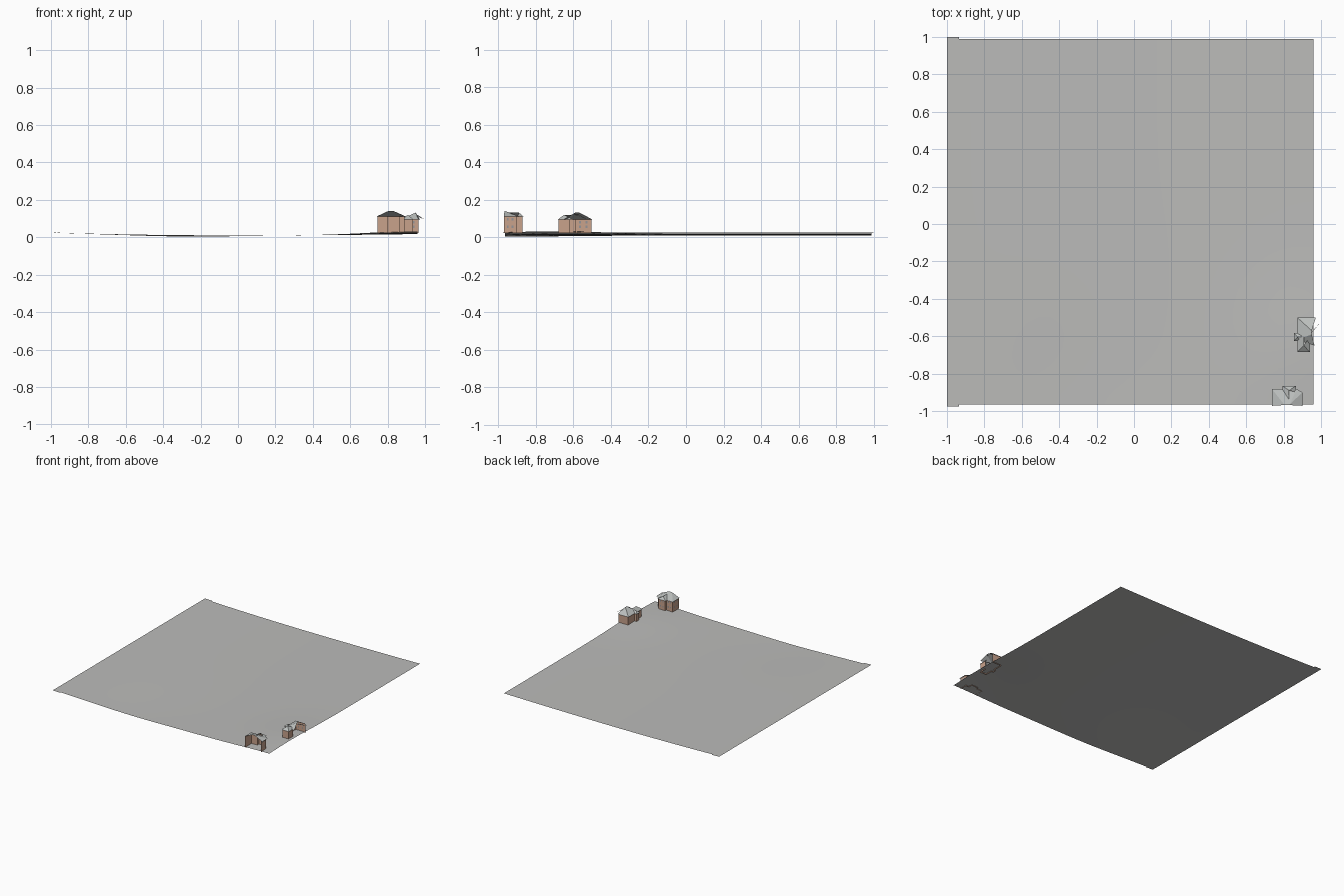
import bpy, math
from math import exp

cube = bpy.data.objects.get("Cube")
if cube:
    bpy.data.objects.remove(cube)


def material(name, rgb):
    m = bpy.data.materials.new(name)
    m.use_nodes = True
    m.diffuse_color = (*rgb, 1)
    m.node_tree.nodes["Principled BSDF"].inputs["Base Color"].default_value = (*rgb, 1)
    return m


GROUND = material("ground grey", (0.5, 0.5, 0.49))
ROOF = material("roof grey", (0.5, 0.52, 0.51))
BRICK = material("brick tan", (0.58, 0.36, 0.26))
GLASS = material("window grey", (0.3, 0.3, 0.31))


def make(name, verts, faces, mat):
    me = bpy.data.meshes.new(name)
    me.from_pydata(verts, [], faces)
    me.materials.append(mat)
    ob = bpy.data.objects.new(name, me)
    bpy.context.collection.objects.link(ob)
    return ob


def height(x, y):
    """Gentle bowl with a mound below the houses and a dip at the front."""
    side = 0.015 if x < 0 else 0.008
    mound = 0.015 * exp(-(x - 0.9) ** 2 / 0.1 - (y + 0.7) ** 2 / 0.15)
    dip = 0.007 * exp(-(x + 0.3) ** 2 / 0.15 - (y + 0.97) ** 2 / 0.3)
    return 0.01 + side * x * x + mound - dip


def sheet(name, x0, x1, y0, y1, nx, ny, lift=0.0):
    verts = []
    for j in range(ny + 1):
        for i in range(nx + 1):
            x, y = x0 + (x1 - x0) * i / nx, y0 + (y1 - y0) * j / ny
            verts.append((x, y, height(x, y) + lift))
    w = nx + 1
    faces = [(j * w + i, j * w + i + 1, j * w + w + i + 1, j * w + w + i)
             for j in range(ny) for i in range(nx)]
    ob = make(name, verts, faces, GROUND)
    for p in ob.data.polygons:
        p.use_smooth = True
    return ob


# Ground and the paved strips lying on it
sheet("terrain", -1, 0.96, -0.965, 0.99, 32, 32)
sheet("side_road", -1, -0.935, -0.975, 1, 2, 32, 0.0006)
sheet("driveway", 0.77, 0.96, -0.83, -0.77, 6, 2, 0.0006)


def walls(name, path, eave):
    """Upright walls along an open plan line, with a window on each long one."""
    n = len(path)
    verts = [(x, y, 0.022) for x, y in path] + [(x, y, eave) for x, y in path]
    make(name + "_walls", verts, [(i, i + 1, n + i + 1, n + i) for i in range(n - 1)], BRICK)
    wv, wf = [], []
    for (ax, ay), (bx, by) in zip(path, path[1:]):
        dx, dy = bx - ax, by - ay
        d = math.hypot(dx, dy)
        if d < 0.045:
            continue
        ox, oy = dy / d * 0.001, -dx / d * 0.001
        for c in (0.3, 0.7):
            for z in (0.05, eave - 0.022):
                k = len(wv)
                for s, h in ((-1, 0), (1, 0), (1, 0.012), (-1, 0.012)):
                    t = c + s * 0.005 / d
                    wv.append((ax + dx * t - ox, ay + dy * t - oy, z + h))
                wf.append((k, k + 1, k + 2, k + 3))
    make(name + "_windows", wv, wf, GLASS)


def roof(name, eaves, z, ridge_a, ridge_b, split):
    """Slopes from an eave line up to a ridge; the eave at index split meets both ends."""
    n = len(eaves)
    verts = [(x, y, z) for x, y in eaves] + [ridge_a, ridge_b]
    faces = [(i, i + 1, n if i < split else n + 1) for i in range(n - 1)]
    faces.append((split, n + 1, n))
    make(name, verts, faces, ROOF)


# Front house, cut open along the front edge of the ground
walls("front_house", [(0.745, -0.97), (0.745, -0.89), (0.80, -0.89), (0.80, -0.872),
                      (0.86, -0.872), (0.86, -0.905), (0.89, -0.905), (0.89, -0.97)], 0.112)
roof("front_house_roof", [(0.738, -0.972), (0.738, -0.883), (0.87, -0.883),
                          (0.9, -0.9), (0.9, -0.972)], 0.11,
     (0.805, -0.968, 0.141), (0.83, -0.968, 0.141), 2)
roof("front_house_bay_roof", [(0.793, -0.9), (0.793, -0.865), (0.866, -0.865), (0.866, -0.9)],
     0.11, (0.83, -0.94, 0.131), (0.83, -0.89, 0.131), 1)

# Side house, cut open along the right edge of the ground
walls("side_house", [(0.965, -0.505), (0.88, -0.505), (0.88, -0.59), (0.862, -0.59),
                     (0.862, -0.62), (0.88, -0.62), (0.88, -0.68), (0.935, -0.68),
                     (0.935, -0.62)], 0.096)
roof("side_house_roof", [(0.972, -0.5), (0.873, -0.5), (0.873, -0.62), (0.965, -0.65)], 0.096,
     (0.95, -0.57, 0.132), (0.95, -0.59, 0.132), 2)
roof("side_house_wing_roof", [(0.873, -0.6), (0.873, -0.685), (0.94, -0.685), (0.94, -0.6)],
     0.094, (0.908, -0.6, 0.12), (0.908, -0.65, 0.12), 1)
roof("side_house_porch_roof", [(0.89, -0.582), (0.855, -0.582), (0.855, -0.626), (0.89, -0.626)],
     0.094, (0.9, -0.604, 0.112), (0.875, -0.604, 0.11), 1)
make("side_house_roof_edge", [(0.93, -0.6, 0.125), (0.997, -0.525, 0.095), (0.96, -0.57, 0.12)],
     [(0, 1, 2)], ROOF)
